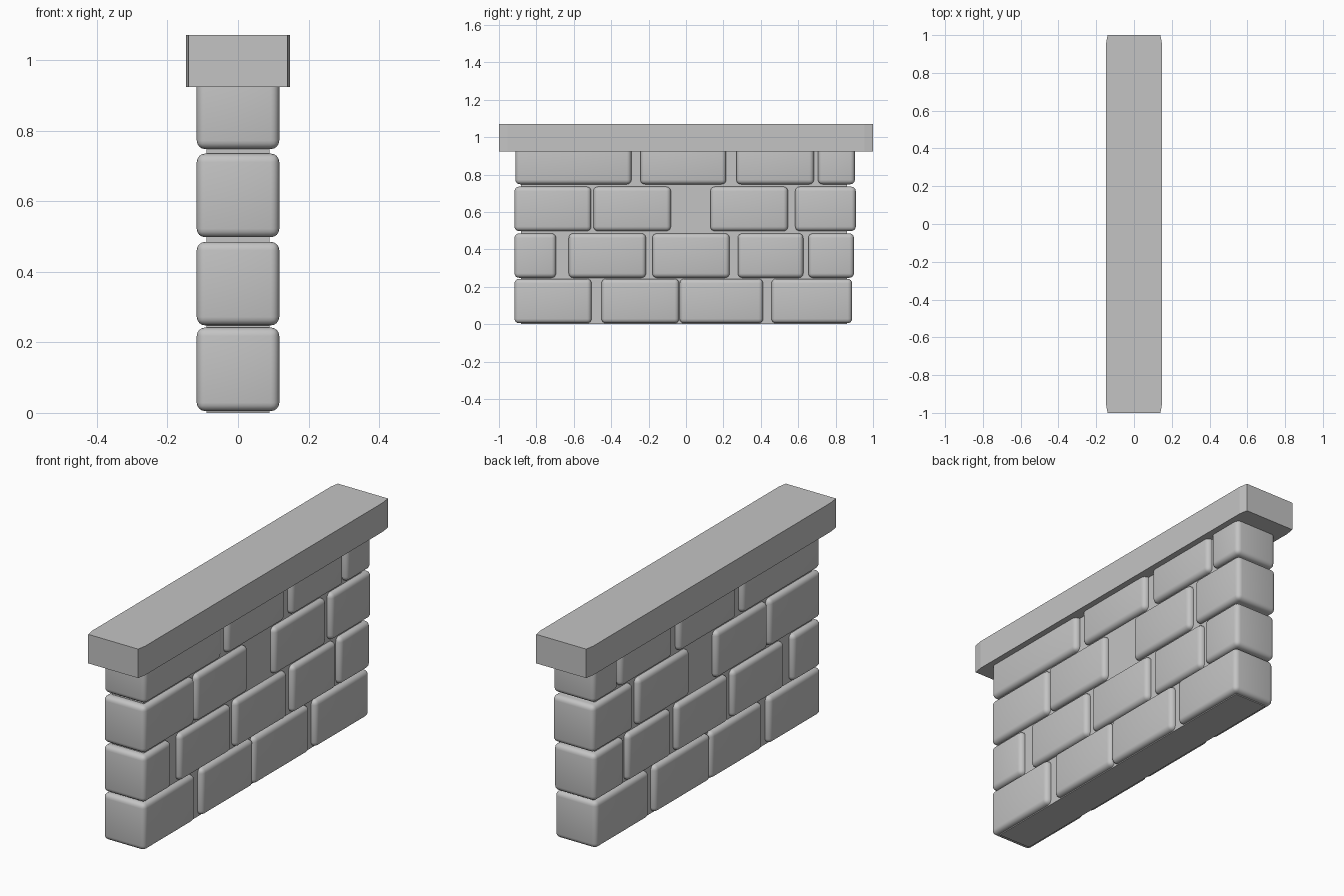
import bpy, bmesh, math

if "Cube" in bpy.data.objects:
    bpy.data.objects.remove(bpy.data.objects["Cube"])

stone = bpy.data.materials.new("grey stone")
stone.diffuse_color = (0.55, 0.55, 0.55, 1)
stone.use_nodes = True
stone.node_tree.nodes["Principled BSDF"].inputs["Base Color"].default_value = stone.diffuse_color


def box(name, x, y, z, bevel=0.0):
    """Box from (min, max) ranges, optionally with rounded edges."""
    bm = bmesh.new()
    bmesh.ops.create_cube(bm, size=1)
    for v in bm.verts:
        v.co = [r[0] if c < 0 else r[1] for c, r in zip(v.co, (x, y, z))]
    if bevel:
        bmesh.ops.bevel(bm, geom=bm.edges[:], offset=bevel, segments=4,
                        profile=0.5, affect='EDGES')
    return finish(name, bm)


def finish(name, bm):
    bmesh.ops.recalc_face_normals(bm, faces=bm.faces)
    me = bpy.data.meshes.new(name)
    bm.to_mesh(me)
    bm.free()
    me.materials.append(stone)
    ob = bpy.data.objects.new(name, me)
    bpy.context.collection.objects.link(ob)
    return ob


def smooth(ob):
    bpy.ops.object.select_all(action='DESELECT')
    ob.select_set(True)
    bpy.context.view_layer.objects.active = ob
    bpy.ops.object.shade_smooth_by_angle(angle=math.radians(35))


# Brick courses: z range, then the y range of each brick
courses = [
    ((0.005, 0.242), [(-.917, -.505), (-.452, -.037), (-.034, .412), (.457, .888)]),
    ((0.248, 0.485), [(-.917, -.695), (-.627, -.214), (-.180, .233), (.277, .627), (.654, .898)]),
    ((0.498, 0.735), [(-.917, -.507), (-.495, -.081), (.130, .545), (.584, .908)]),
    ((0.748, 0.985), [(-.912, -.292), (-.244, .215), (.269, .684), (.706, .903)]),
]
for row, (z, bricks) in enumerate(courses, 1):
    for i, y in enumerate(bricks, 1):
        smooth(box(f"brick_row{row}_{i}", (-.117, .117), y, z, 0.024))

# Mortar core, pierced by a round hole
core = box("mortar_core", (-.09, .09), (-.882, .86), (0, 1.0))
bm = bmesh.new()
bmesh.ops.create_cone(bm, cap_ends=True, segments=32, radius1=.095, radius2=.095, depth=.6)
for v in bm.verts:
    x, y, z = v.co
    v.co = (z, y + .025, x + .62)
cutter = finish("hole_cutter", bm)
cutter.hide_render = True
mod = core.modifiers.new("hole", 'BOOLEAN')
mod.operation = 'DIFFERENCE'
mod.solver = 'EXACT'
mod.object = cutter
bpy.context.view_layer.objects.active = core
bpy.ops.object.modifier_apply(modifier=mod.name)
bpy.data.objects.remove(cutter)

# Cap slab with slightly clipped corners
bm = bmesh.new()
quarter = [(.148, .955), (.14, 1.0)]
outline = quarter + [(-x, y) for x, y in reversed(quarter)]
outline += [(-x, -y) for x, y in outline]
face = bm.faces.new([bm.verts.new((x, y, .924)) for x, y in outline])
ext = bmesh.ops.extrude_face_region(bm, geom=[face], use_keep_orig=True)
for g in ext["geom"]:
    if isinstance(g, bmesh.types.BMVert):
        g.co.z = 1.071
finish("cap_slab", bm)
